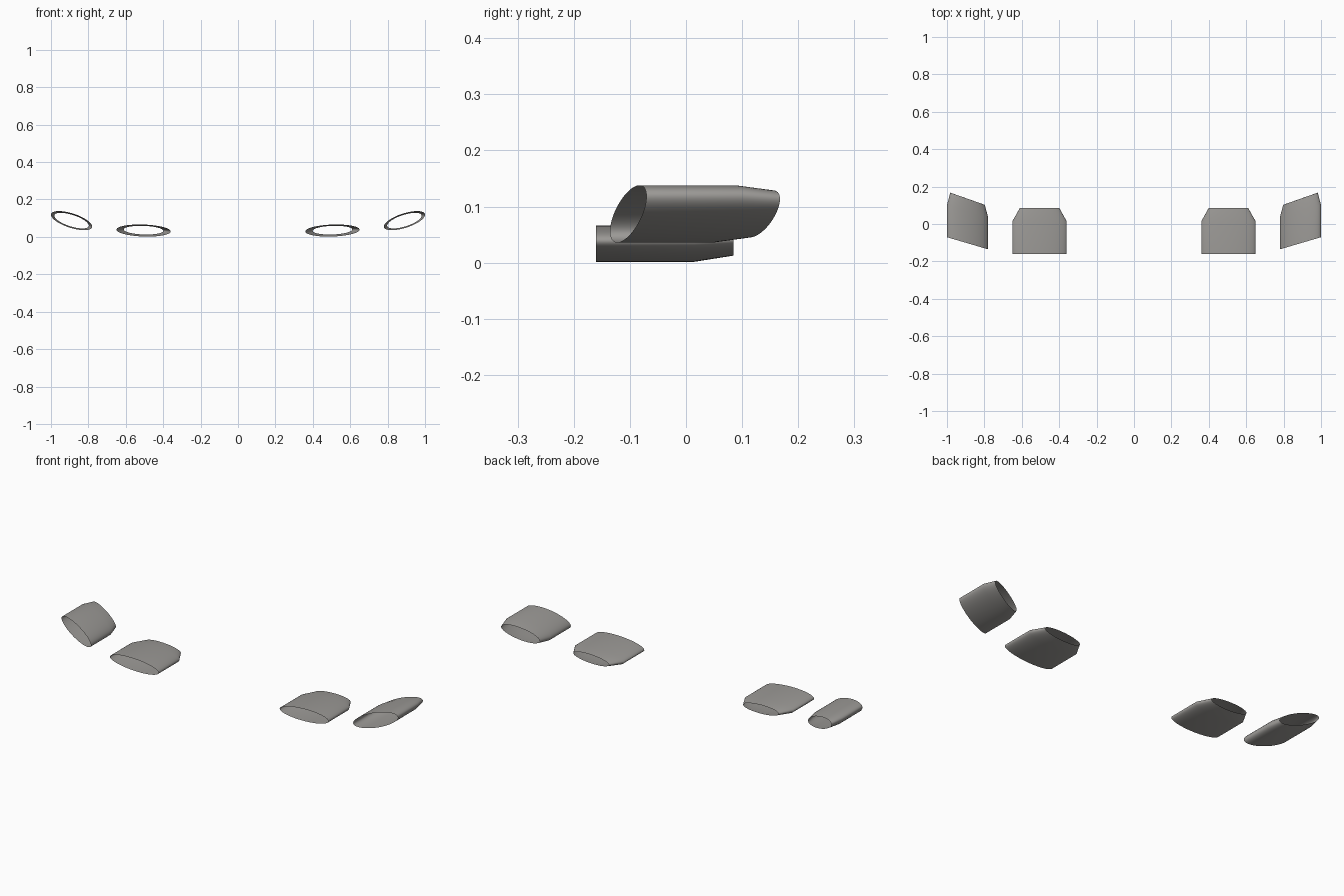
import bpy, bmesh, math

if "Cube" in bpy.data.objects:
    bpy.data.objects.remove(bpy.data.objects["Cube"])

metal = bpy.data.materials.new("brushed grey metal")
metal.diffuse_color = (0.33, 0.32, 0.305, 1)
metal.use_nodes = True
metal.node_tree.nodes["Principled BSDF"].inputs["Base Color"].default_value = metal.diffuse_color


def exhaust_tip(name, cx, cz, a, b, tilt, slant, stations, n=64):
    """Open oval tube along y, mirrored in x; stations are (y, width scale, height scale, lift)."""
    bm = bmesh.new()
    ct, st = math.cos(math.radians(tilt)), math.sin(math.radians(tilt))
    rings = []
    for y, sw, sh, lift in stations:
        ring = []
        for i in range(n):
            t = 2 * math.pi * i / n
            ox, oz = a * math.cos(t), b * math.sin(t)
            dx = ox * ct - oz * st          # full-size offset sets the slant
            u, v = ox * sw, oz * sh
            ring.append(bm.verts.new((cx + u * ct - v * st, y + slant * dx,
                                      cz + lift + u * st + v * ct)))
        rings.append(ring)
    for r, s in zip(rings, rings[1:]):
        for i in range(n):
            j = (i + 1) % n
            bm.faces.new((r[i], s[i], s[j], r[j]))
    bmesh.ops.recalc_face_normals(bm, faces=bm.faces)
    # normals must point away from the tube axis
    f = bm.faces[0]
    if f.normal.x < 0:
        bmesh.ops.reverse_faces(bm, faces=bm.faces)
    me = bpy.data.meshes.new(name)
    bm.to_mesh(me)
    bm.free()
    me.materials.append(metal)
    ob = bpy.data.objects.new(name, me)
    bpy.context.collection.objects.link(ob)
    ob.modifiers.new("mirror", "MIRROR").use_mirror_merge = False
    bpy.ops.object.select_all(action="DESELECT")
    ob.select_set(True)
    bpy.context.view_layer.objects.active = ob
    bpy.ops.object.shade_smooth_by_angle(angle=math.radians(40))


# inner pair: flat, square-cut, tapering at the rear
exhaust_tip("inner_exhaust_tip", 0.505, 0.034, 0.145, 0.032, 2, 0,
            [(-0.16, 1, 1, 0), (0.015, 1, 1, 0), (0.085, 0.73, 0.72, 0.002)])

# outer pair: tilted up and swept back toward the outside
exhaust_tip("outer_exhaust_tip", 0.89, 0.087, 0.115, 0.0385, 18, 0.295,
            [(-0.103, 1, 1, 0), (0.068, 1, 1, 0), (0.135, 0.84, 0.8, 0)])
